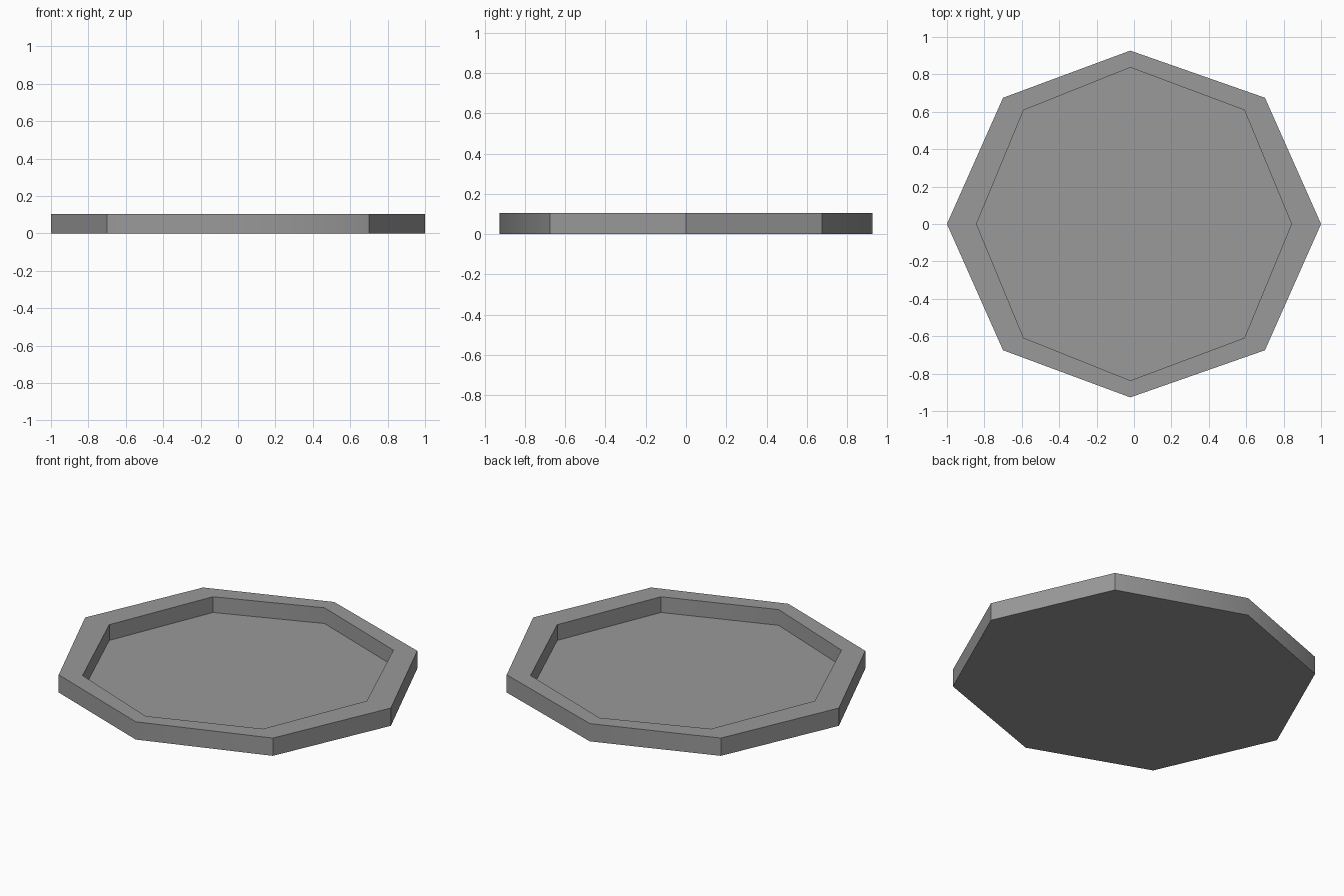
import bpy
import bmesh
import math

cube = bpy.data.objects.get("Cube")
if cube:
    bpy.data.objects.remove(cube, do_unlink=True)

HEIGHT = 0.105
FLOOR = 0.012
APEX_X = -0.02


def octagon(bm, side_x, corner_x, corner_y, apex_y, z):
    """Counter-clockwise loop of eight vertices, mirrored front to back."""
    back = [(corner_x, corner_y), (APEX_X, apex_y), (-corner_x, corner_y)]
    front = [(x, -y) for x, y in reversed(back)]
    points = [(side_x, 0)] + back + [(-side_x, 0)] + front
    return [bm.verts.new((x, y, z)) for x, y in points]


def bridge(bm, lower, upper):
    """Join two loops with a band of quads."""
    n = len(lower)
    for i in range(n):
        j = (i + 1) % n
        bm.faces.new((lower[i], lower[j], upper[j], upper[i]))


outer = (1.0, 0.70, 0.675, 0.927)
inner = (0.842, 0.59, 0.609, 0.837)

bm = bmesh.new()
# Loops from the underside, up the outer wall, over the rim and into the recess
loops = [
    octagon(bm, *outer, 0),
    octagon(bm, *outer, HEIGHT),
    octagon(bm, *inner, HEIGHT),
    octagon(bm, *inner, FLOOR),
]
for lower, upper in zip(loops, loops[1:]):
    bridge(bm, lower, upper)

# Underside and recessed floor
bm.faces.new(reversed(loops[0]))
bm.faces.new(loops[-1])
bmesh.ops.recalc_face_normals(bm, faces=bm.faces)

mesh = bpy.data.meshes.new("octagonal_tray")
bm.to_mesh(mesh)
bm.free()
tray = bpy.data.objects.new("octagonal_tray", mesh)
bpy.context.collection.objects.link(tray)

# Plain grey finish
grey = bpy.data.materials.new("plain_grey")
grey.use_nodes = True
colour = (0.32, 0.32, 0.32, 1)
grey.diffuse_color = colour
grey.node_tree.nodes["Principled BSDF"].inputs["Base Color"].default_value = colour
mesh.materials.append(grey)

# Soften only the shallow front and back corners
bpy.ops.object.select_all(action="DESELECT")
tray.select_set(True)
bpy.context.view_layer.objects.active = tray
bpy.ops.object.shade_smooth_by_angle(angle=math.radians(44))
